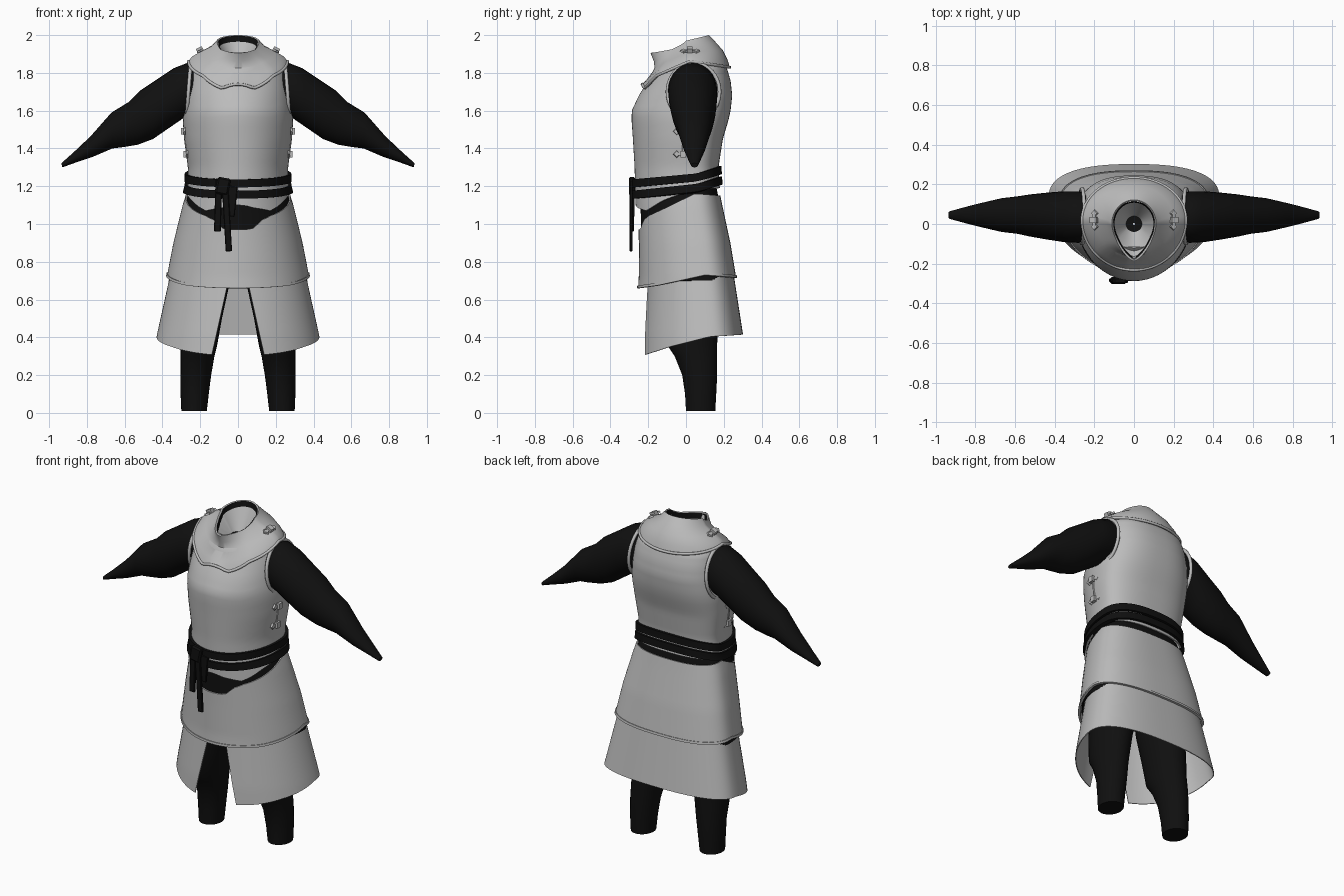
import bpy, bmesh, math
from mathutils import Vector, Matrix

if "Cube" in bpy.data.objects:
    bpy.data.objects.remove(bpy.data.objects["Cube"], do_unlink=True)


def material(name, v):
    m = bpy.data.materials.new(name)
    m.use_nodes = True
    m.diffuse_color = (v, v, v, 1)
    bsdf = m.node_tree.nodes["Principled BSDF"]
    bsdf.inputs["Base Color"].default_value = (v, v, v, 1)
    bsdf.inputs["Roughness"].default_value = 0.6
    return m


GREY = material("plate grey", 0.5)
BLACK = material("cloth black", 0.005)


def lookup(table, t):
    """Linear interpolation in rows of (key, values...)."""
    rows = sorted(table)
    t = min(max(t, rows[0][0]), rows[-1][0])
    for a, b in zip(rows, rows[1:]):
        if t <= b[0]:
            k = (t - a[0]) / (b[0] - a[0])
            return [p + (q - p) * k for p, q in zip(a[1:], b[1:])]


def section(th, w, front, back, mid, pf=2.0, pb=2.5):
    """Point on a body cross-section, front and back halves shaped apart."""
    c, s = math.cos(th), math.sin(th)
    p = 2 / (pf if s < 0 else pb)
    depth = mid - front if s < 0 else back - mid
    x = math.copysign(abs(c) ** p, c) * w
    return x, mid + math.copysign(abs(s) ** p, s) * depth


def finish(name, bm, mat, thick=0, angle=40):
    me = bpy.data.meshes.new(name)
    bm.to_mesh(me)
    bm.free()
    me.materials.append(mat)
    ob = bpy.data.objects.new(name, me)
    bpy.context.collection.objects.link(ob)
    bpy.ops.object.select_all(action="DESELECT")
    bpy.context.view_layer.objects.active = ob
    ob.select_set(True)
    if thick:
        mod = ob.modifiers.new("thickness", "SOLIDIFY")
        mod.thickness, mod.offset = thick, -1
        bpy.ops.object.modifier_apply(modifier=mod.name)
    bpy.ops.object.shade_smooth_by_angle(angle=math.radians(angle))
    return ob


def loft(name, rings, mat, closed=True, caps=False, thick=0):
    bm = bmesh.new()
    rows = [[bm.verts.new(p) for p in r] for r in rings]
    n = len(rows[0])
    for a, b in zip(rows, rows[1:]):
        for i in range(n if closed else n - 1):
            j = (i + 1) % n
            bm.faces.new((a[i], a[j], b[j], b[i]))
    if caps:
        bm.faces.new(rows[0])
        bm.faces.new(rows[-1])
        bmesh.ops.recalc_face_normals(bm, faces=bm.faces)
    return finish(name, bm, mat, thick)


def angles(n, gap=0.0):
    """Angles round the body from the front centre, leaving a gap there."""
    steps = n - 1 if gap else n
    return [gap - math.pi / 2 + (2 * math.pi - 2 * gap) * i / steps for i in range(n)]


def shell(name, shape, low, high, mat, grow=0.0, thick=0.008, rows=14, slit=None):
    """Garment layer between two hem lines; hems are keyed by frontness."""
    rings = []
    for r in range(rows + 1):
        t, gap = r / rows, 0.0
        if slit:
            z = lookup(low, 1)[0] * (1 - t) + lookup(high, 1)[0] * t
            gap = math.asin(lookup(slit, z)[0] / lookup(shape, z)[0])
        ring = []
        for th in angles(72, gap):
            f = -math.sin(th)
            z = lookup(low, f)[0] * (1 - t) + lookup(high, f)[0] * t
            w, front, back, mid = lookup(shape, z)
            ring.append((*section(th, w + grow, front - grow, back + grow, mid), z))
        rings.append(ring)
    return loft(name, rings, mat, closed=not slit, thick=thick)


def level(z):
    return [(-1, z), (1, z)]


# Body shapes: height, half width, front, back, centre depth
TORSO = [(1.0, .31, -.268, .205, .04), (1.1, .293, -.268, .195, .04),
         (1.2, .268, -.27, .178, .04), (1.3, .265, -.272, .172, .04),
         (1.45, .286, -.281, .195, .04), (1.55, .292, -.288, .225, .04),
         (1.6, .29, -.287, .236, .04), (1.68, .28, -.25, .245, .04),
         (1.76, .268, -.2, .236, .04), (1.83, .25, -.165, .215, .04),
         (1.88, .19, -.12, .17, .04)]
SKIRT = [(.64, .385, -.255, .275, .1), (.72, .377, -.25, .265, .1),
         (.9, .342, -.25, .235, .08), (1.1, .293, -.252, .192, .05),
         (1.2, .262, -.255, .172, .04)]
TAIL = [(.3, .448, -.235, .315, .13), (.41, .43, -.23, .303, .13),
        (.75, .355, -.2, .25, .1)]

# Cuirass with its scalloped lower edge
shell("cuirass", TORSO,
      [(-1, 1.19), (0, 1.185), (.53, 1.125), (.82, 1.07), (.96, 1.085), (1, 1.1)],
      level(1.88), GREY, rows=28)

# Dark underlayer seen between cuirass and skirt
shell("underlayer", SKIRT, level(.7), level(1.2), BLACK, grow=-.012)

# Upper skirt and the split lower skirt
hem = [(-1, .715), (0, .73), (.7, .675), (1, .66)]
waist = [(-1, 1.15), (0, 1.16), (.53, 1.085), (.82, 1.045), (.92, 1.02), (.97, .975), (1, .97)]
shell("upper_skirt", SKIRT, hem, waist, GREY)
shell("skirt_hem_roll", SKIRT, hem, [(f, z + .014) for f, z in hem], GREY,
      grow=.005, thick=.012, rows=2)
shell("lower_skirt", TAIL, [(-1, .415), (0, .405), (.6, .35), (.95, .308), (1, .305)],
      level(.75), GREY, thick=.005, slit=[(.3, .14), (.66, .06), (.75, .045)])

# Belt wound twice round the waist
for label, front, side, back in (("upper", 1.215, 1.245, 1.285),
                                 ("lower", 1.155, 1.19, 1.23)):
    edge = [(-1, back), (0, side), (1, front)]
    shell(label + "_belt", TORSO, [(f, z - .021) for f, z in edge],
          [(f, z + .021) for f, z in edge], BLACK, grow=.016, thick=.024, rows=3)


def box(name, loc, size, mat, tilt=0.0):
    bm = bmesh.new()
    bmesh.ops.create_cube(bm, size=1)
    bmesh.ops.scale(bm, vec=size, verts=bm.verts)
    bmesh.ops.bevel(bm, geom=bm.edges[:], offset=min(size) * .25, segments=1, affect="EDGES")
    ob = finish(name, bm, mat, angle=30)
    ob.location = loc
    ob.rotation_euler.y = tilt
    return ob


# Knot and hanging belt ends
box("belt_knot", (-.08, -.285, 1.2), (.07, .035, .09), BLACK, .2)
box("short_belt_end", (-.105, -.284, 1.1), (.036, .016, .28), BLACK, .03)
box("long_belt_end", (-.058, -.29, 1.02), (.034, .016, .33), BLACK, -.06)
box("belt_end_fold", (-.035, -.28, 1.12), (.05, .014, .16), BLACK, .1)

# Gorget: half width, front, back, centre, front sharpness, height by frontness
COLLAR = [
    (.262, -.232, .232, .02, 2, [(-1, 1.83), (0, 1.862), (.7, 1.785), (.95, 1.718), (1, 1.74)]),
    (.245, -.208, .22, .02, 2, [(-1, 1.87), (0, 1.885), (.7, 1.82), (1, 1.765)]),
    (.2, -.166, .195, .02, 1.9, [(-1, 1.92), (0, 1.912), (.7, 1.86), (1, 1.82)]),
    (.14, -.17, .155, .01, 1.7, [(-1, 1.965), (0, 1.94), (.7, 1.89), (1, 1.86)]),
    (.112, -.188, .122, 0, 1.5, [(-1, 2.0), (0, 1.97), (.5, 1.925), (1, 1.905)])]


def collar_ring(w, front, back, mid, sharp, heights):
    return [(*section(th, w, front, back, mid, sharp, 2),
             lookup(heights, -math.sin(th))[0]) for th in angles(72)]


rings = [collar_ring(*c) for c in COLLAR]
loft("gorget", rings, GREY, thick=.01)

# Rolled edges as closed tubes
def tube(name, points, radius, mat):
    cu = bpy.data.curves.new(name, "CURVE")
    cu.dimensions, cu.bevel_depth, cu.bevel_resolution = "3D", radius, 2
    sp = cu.splines.new("POLY")
    sp.points.add(len(points) - 1)
    for p, co in zip(sp.points, points):
        p.co = (*co, 1)
    sp.use_cyclic_u = True
    cu.materials.append(mat)
    bpy.context.collection.objects.link(bpy.data.objects.new(name, cu))


tube("gorget_edge", rings[0], .008, GREY)


# Neck opening: dark lining, then a funnel closing on a dark centre
def inner_ring(k, drop):
    return [(x * k, y * k, z - drop) for x, y, z in rings[-1]]


funnel = [(.04 * math.cos(t), .04 * math.sin(t), 1.84) for t in angles(72)]
lining = inner_ring(.88, .035)
loft("neck_lining", [inner_ring(.93, .004), lining], BLACK)
loft("neck_funnel", [lining, funnel], GREY)
loft("neck_centre", [funnel, [(x * .1, y * .1, z) for x, y, z in funnel]], BLACK)

# Sleeve: upper edge x, z; lower edge x, z; depth centre; half depth
ARM = [(.2, 1.83, .22, 1.57, .035, .11), (.27, 1.852, .29, 1.56, .035, .13),
       (.34, 1.825, .37, 1.505, .037, .128), (.43, 1.765, .45, 1.45, .04, .118),
       (.52, 1.705, .53, 1.42, .043, .106), (.58, 1.645, .6, 1.408, .045, .094),
       (.67, 1.59, .665, 1.4, .045, .085), (.78, 1.465, .77, 1.355, .045, .06),
       (.87, 1.38, .86, 1.325, .045, .037), (.935, 1.322, .93, 1.3, .045, .018)]
# Trouser leg: height, inner x, outer x, front y, back y
LEG = [(.01, .165, .3, 0, .155), (.1, .155, .304, -.005, .16), (.2, .142, .304, -.02, .165),
       (.3, .125, .304, -.06, .165), (.36, .11, .303, -.1, .165), (.5, .085, .3, -.115, .17),
       (.66, .05, .285, -.13, .18), (.95, .015, .26, -.13, .16)]


def buckle(name, loc, normal, side):
    """Small strap plate with pointed ends and a raised buckle, along y."""
    bm = bmesh.new()
    for y in (-.034, .034):
        bmesh.ops.create_cone(bm, cap_ends=True, segments=4, radius1=.02, radius2=.016,
                              depth=.01, matrix=Matrix.Translation((0, y, 0)))
    for size, lift in (((.016, .07, .01), 0), ((.034, .03, .024), .006)):
        bmesh.ops.create_cube(bm, size=1, matrix=Matrix.Translation((0, 0, lift))
                              @ Matrix.Diagonal((*size, 1)))
    ob = finish(name, bm, GREY, angle=30)
    ob.location = loc
    ob.rotation_euler.y = side * math.atan2(normal[0], normal[1])


for side, label in ((1, "left"), (-1, "right")):
    sleeve = []
    for xt, zt, xb, zb, yc, ry in ARM:
        top, bottom = Vector((xt * side, yc, zt)), Vector((xb * side, yc, zb))
        sleeve.append([(top + bottom) / 2 + (top - bottom) / 2 * math.cos(t)
                       + Vector((0, ry * math.sin(t), 0)) for t in angles(28)])
    loft(label + "_sleeve", sleeve, BLACK, caps=True)
    leg = [[(side * ((a + b) / 2 + (b - a) / 2 * math.cos(t)),
             (c + d) / 2 + (d - c) / 2 * math.sin(t), z) for t in angles(28)]
           for z, a, b, c, d in LEG]
    loft(label + "_leg", leg, BLACK, caps=True)
    # Flange round the armhole
    tube(label + "_armhole_edge", [(side * (.262 + .012 * math.cos(t)), .04 + .138 * math.sin(t),
                                    1.7 - .152 * math.cos(t)) for t in angles(40)], .01, GREY)
    # Shoulder and flank fastenings
    buckle(label + "_shoulder_buckle", (side * .2, .02, 1.917), (.5, 1), side)
    for i, (x, z) in enumerate(((.284, 1.49), (.27, 1.37))):
        buckle(f"{label}_flank_buckle_{i + 1}", (side * x, -.015, z), (1, 0), side)
    box(label + "_flank_strap", (side * .276, -.015, 1.43), (.012, .014, .13), GREY, side * .12)
